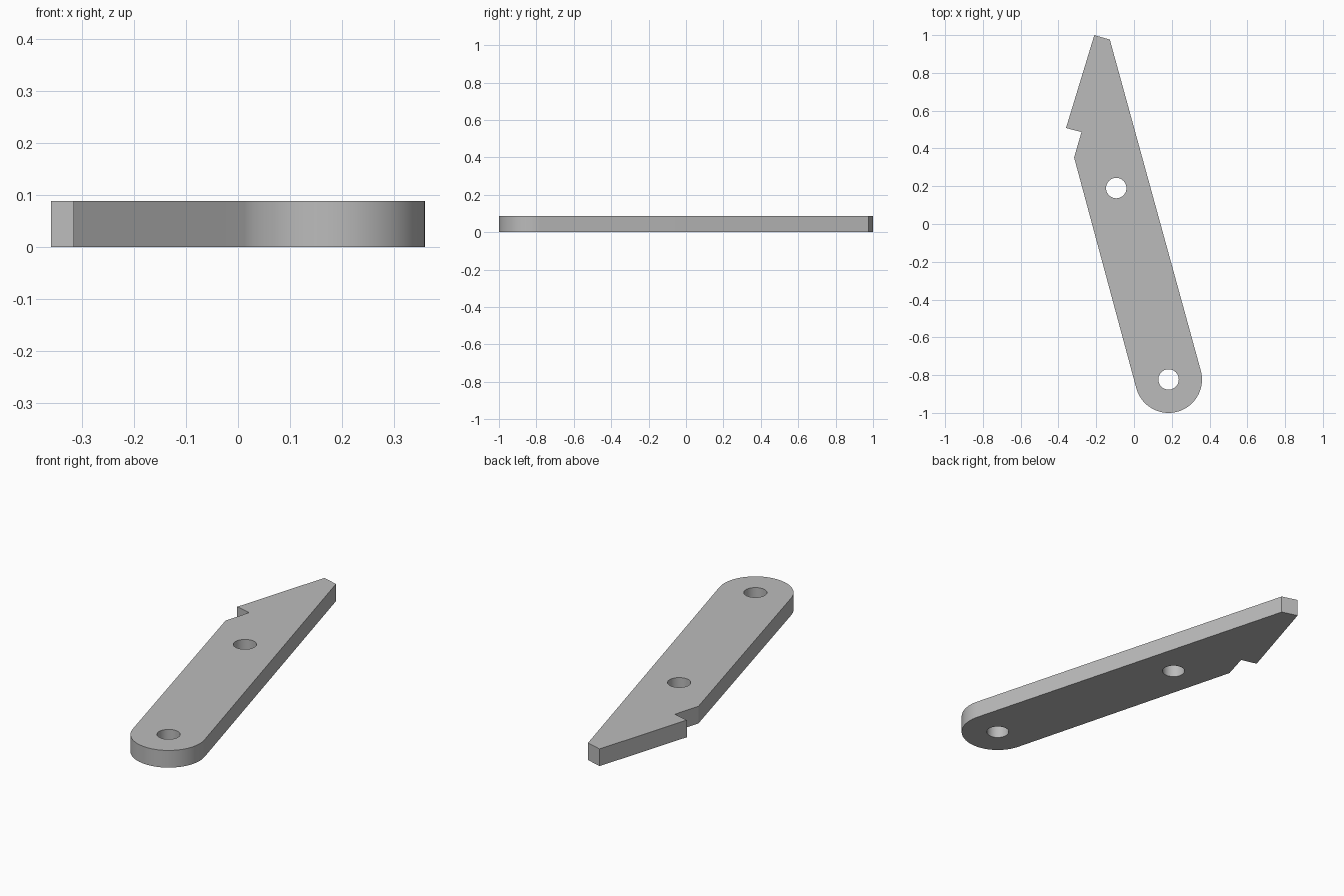
import bpy, bmesh
from math import sin, cos, pi, radians

cube = bpy.data.objects.get("Cube")
if cube:
    bpy.data.objects.remove(cube, do_unlink=True)

THICK = 0.088
TILT = radians(15.2)
PIVOT, HOLE_MID = (0.183, -0.823), (-0.094, 0.19)
END_R, HOLE_R = 0.177, 0.054


def arc(centre, radius, start, sweep, steps):
    return [(centre[0] + radius * cos(start + sweep * i / steps),
             centre[1] + radius * sin(start + sweep * i / steps))
            for i in range(steps + 1)]


def add_loop(curve, points):
    spline = curve.splines.new('POLY')
    spline.points.add(len(points) - 1)
    for p, (x, y) in zip(spline.points, points):
        p.co = (x, y, 0, 1)
    spline.use_cyclic_u = True


# Grey material
grey = bpy.data.materials.new("grey")
grey.use_nodes = True
colour = (0.5, 0.5, 0.5, 1)
grey.diffuse_color = colour
grey.node_tree.nodes["Principled BSDF"].inputs["Base Color"].default_value = colour

# Flat outline: rounded pivot end, shoulder, notch, barb and blunt tip
curve = bpy.data.curves.new("latch_arm", 'CURVE')
curve.dimensions = '2D'
curve.fill_mode = 'BOTH'
curve.extrude = THICK / 2
rounded_end = arc(PIVOT, END_R, TILT, -pi, 48)
hook = [(-0.317, 0.352), (-0.278, 0.487), (-0.36, 0.508), (-0.21, 1.0), (-0.128, 0.976)]
add_loop(curve, rounded_end + hook)

# Two round pin holes
for centre in (PIVOT, HOLE_MID):
    add_loop(curve, arc(centre, HOLE_R, 0, 2 * pi, 48)[:-1])

# Turn the profile into one solid mesh standing on the ground
arm = bpy.data.objects.new("latch_arm", curve)
bpy.context.collection.objects.link(arm)
bpy.ops.object.select_all(action='DESELECT')
arm.select_set(True)
bpy.context.view_layer.objects.active = arm
bpy.ops.object.convert(target='MESH')
arm = bpy.context.object

bm = bmesh.new()
bm.from_mesh(arm.data)
bmesh.ops.remove_doubles(bm, verts=bm.verts, dist=0.0005)
bmesh.ops.translate(bm, verts=bm.verts, vec=(0, 0, THICK / 2))
bmesh.ops.recalc_face_normals(bm, faces=bm.faces)
bm.to_mesh(arm.data)
bm.free()

arm.data.materials.clear()
arm.data.materials.append(grey)
bpy.ops.object.shade_smooth_by_angle(angle=radians(30))
